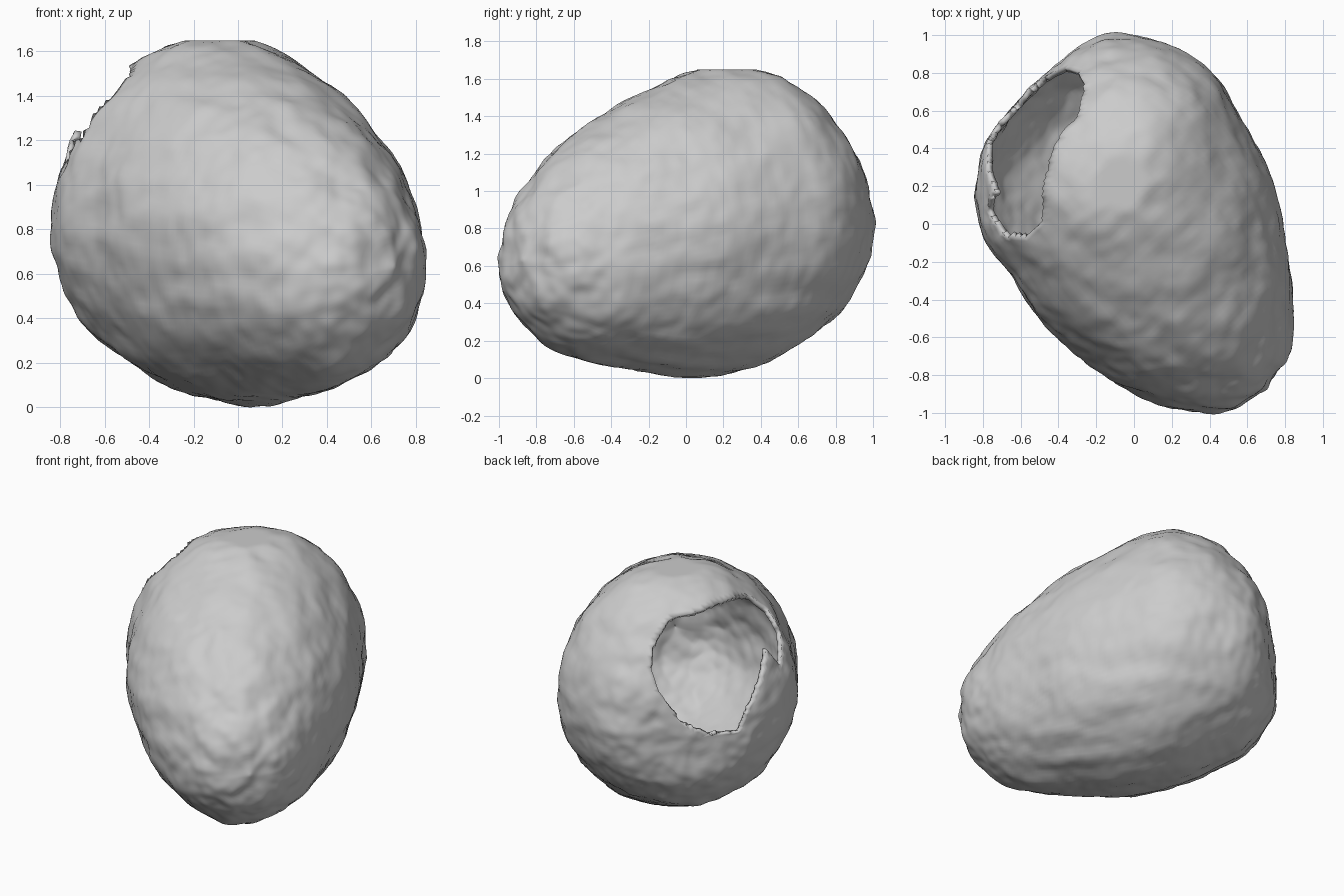
import bpy, bmesh, math
from mathutils import Vector, noise, geometry

cube = bpy.data.objects.get("Cube")
if cube:
    bpy.data.objects.remove(cube, do_unlink=True)

stone = bpy.data.materials.new("stone_grey")
stone.use_nodes = True
GREY = (0.6, 0.6, 0.6, 1)
stone.diffuse_color = GREY
stone.node_tree.nodes["Principled BSDF"].inputs["Base Color"].default_value = GREY

R2 = math.sqrt(0.5)
AXIS = Vector((-R2, R2, 0))      # small end towards the open end
SIDE = Vector((R2, R2, 0))
UP = Vector((0, 0, 1))
SEGMENTS, STEPS = 140, 12
TOP = 1.65

# Cross-sections: along axis, side offset, half width, centre height, half height
SECTIONS = [
    (-1.11, -.12, 0, .62, 0), (-1.06, -.12, .22, .62, .23),
    (-.95, -.11, .35, .63, .38), (-.8, -.09, .47, .66, .52),
    (-.55, -.05, .61, .71, .645), (-.3, 0, .7, .755, .735),
    (0, .05, .75, .805, .805), (.25, .1, .755, .845, .815),
    (.5, .1, .715, .855, .725), (.7, .11, .595, .82, .59),
    (.82, .13, .46, .79, .42), (.88, .1, .3, .77, .26),
    (.9, .1, 0, .77, 0),
]

# Opening with a torn side notch, outlined on a plane facing the open end
ELEV = math.radians(30)
OUT = AXIS * math.cos(ELEV) + UP * math.sin(ELEV)
RISE = UP * math.cos(ELEV) - AXIS * math.sin(ELEV)
MIDDLE = UP * TOP / 2
OUTLINE = [Vector(p) for p in (
    (-.34, .1), (-.22, .27), (.03, .32), (.19, .38), (.35, .4), (.46, .3),
    (.53, .16), (.5, -.06), (.44, 0), (.4, .04), (.35, -.13), (.18, -.46),
    (0, -.47), (-.19, -.38), (-.32, -.19), (-.36, -.03))]
EDGES = list(zip(OUTLINE, OUTLINE[1:] + OUTLINE[:1]))


def spline(i, t):
    """Catmull-Rom blend of the cross-sections."""
    n = len(SECTIONS) - 1
    rows = [SECTIONS[min(max(i + k, 0), n)] for k in (-1, 0, 1, 2)]
    return [0.5 * (2 * b + (c - a) * t + (2 * a - 5 * b + 4 * c - d) * t * t
                   + (3 * b - a - 3 * c + d) * t ** 3) for a, b, c, d in zip(*rows)]


def on_plane(p):
    """Position of a point on the plane of the opening."""
    d = p - MIDDLE
    return Vector((-d.dot(SIDE), d.dot(RISE)))


def in_opening(p):
    if (p - MIDDLE).dot(OUT) < 0.15:
        return False
    q = on_plane(p)
    inside = False
    for a, b in EDGES:
        if (a.y > q.y) != (b.y > q.y):
            if q.x < a.x + (b.x - a.x) * (q.y - a.y) / (b.y - a.y):
                inside = not inside
    return inside


def nearest_on_outline(q):
    found = []
    for a, b in EDGES:
        t = geometry.intersect_point_line(q, a, b)[1]
        found.append(a.lerp(b, min(max(t, 0), 1)))
    return min(found, key=lambda c: (c - q).length)


# Body: lofted egg shape with a point at each end
bm = bmesh.new()
rings = []
for i in range(len(SECTIONS) - 1):
    for k in range(0 if i else 1, STEPS):
        h, off, w, zc, hh = spline(i, k / STEPS)
        ring = []
        for s in range(SEGMENTS):
            a = math.tau * s / SEGMENTS
            p = AXIS * h + SIDE * (off + w * math.cos(a)) + UP * (zc + hh * math.sin(a))
            ring.append(bm.verts.new(p))
        rings.append(ring)
for a, b in zip(rings, rings[1:]):
    for s in range(SEGMENTS):
        t = (s + 1) % SEGMENTS
        bm.faces.new((a[s], a[t], b[t], b[s]))
for ring, (h, off, w, zc, hh) in ((rings[0], SECTIONS[0]), (rings[-1], SECTIONS[-1])):
    tip = bm.verts.new(AXIS * h + SIDE * off + UP * zc)
    for s in range(SEGMENTS):
        bm.faces.new((ring[s], ring[(s + 1) % SEGMENTS], tip))
bmesh.ops.recalc_face_normals(bm, faces=bm.faces)
bm.normal_update()

# Weathered surface: broad lumps, streaks and fine pitting
bumps = []
for v in bm.verts:
    p = v.co
    streak = p * 8 - AXIS * (p.dot(AXIS) * 5)
    bumps.append(v.normal * (0.014 * noise.noise(p * 3)
                             + 0.014 * noise.noise(streak)
                             + 0.007 * noise.noise(p * 15)))
for v, bump in zip(bm.verts, bumps):
    v.co += bump

# Rest on the ground, with a flat worn top
lowest = min(v.co.z for v in bm.verts)
for v in bm.verts:
    v.co.z = min(v.co.z - lowest, TOP)

# Cut the opening and draw its rim onto the outline, slightly ragged
hole = [f for f in bm.faces if in_opening(f.calc_center_median())]
bmesh.ops.delete(bm, geom=hole, context='FACES')
for v in bm.verts:
    if v.is_boundary:
        q = on_plane(v.co)
        shift = nearest_on_outline(q) - q
        ragged = 0.012 * noise.noise(v.co * 20)
        v.co += RISE * (shift.y + ragged) - SIDE * shift.x

mesh = bpy.data.meshes.new("stone_shell")
bm.to_mesh(mesh)
bm.free()
mesh.materials.append(stone)
shell = bpy.data.objects.new("stone_shell", mesh)
bpy.context.collection.objects.link(shell)

# Smooth shading and a thin hollow wall
bpy.ops.object.select_all(action='DESELECT')
bpy.context.view_layer.objects.active = shell
shell.select_set(True)
bpy.ops.object.shade_smooth_by_angle(angle=math.radians(50))
wall = shell.modifiers.new("wall", 'SOLIDIFY')
wall.thickness = 0.03
wall.offset = -1
